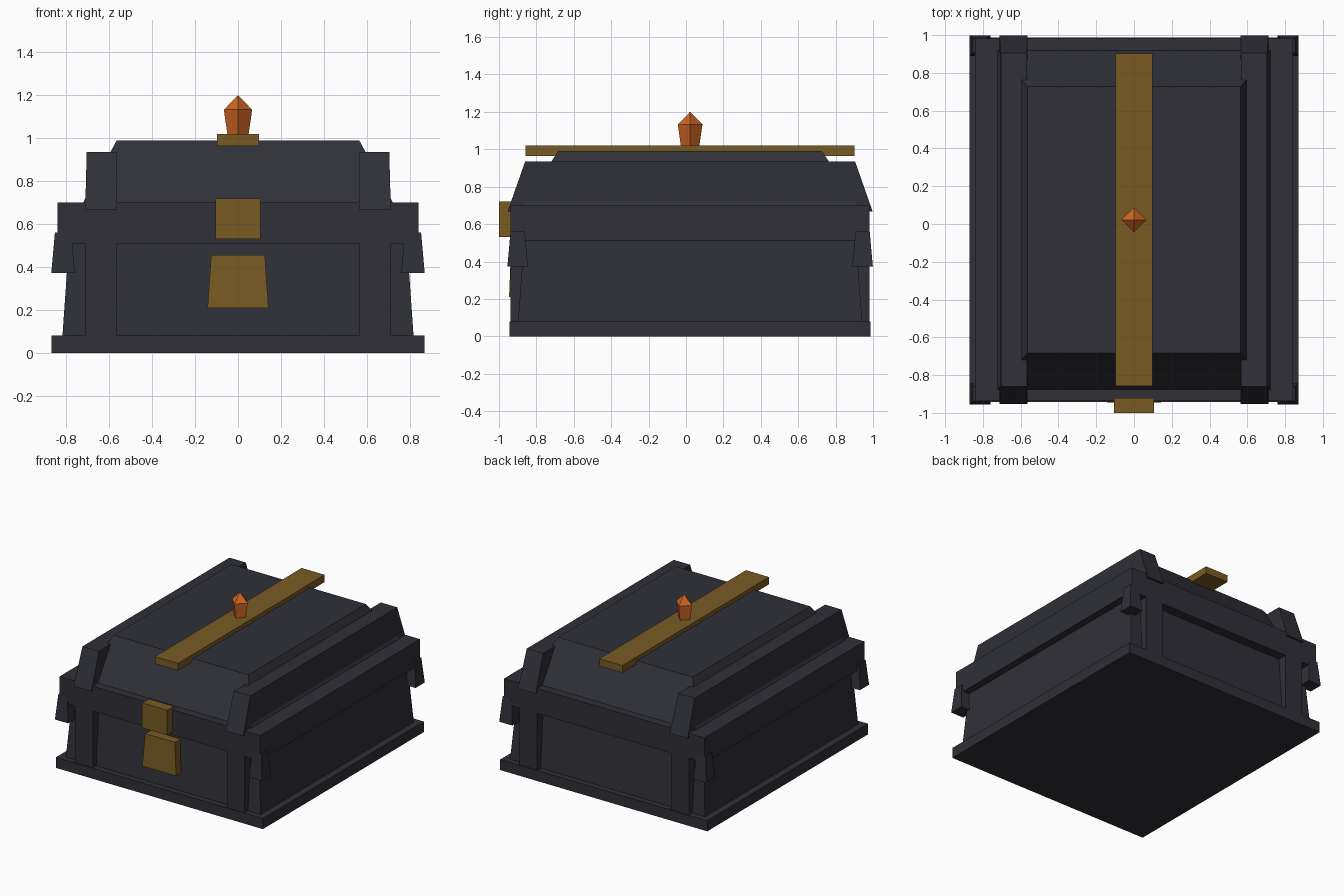
import bpy, bmesh

if "Cube" in bpy.data.objects:
    bpy.data.objects.remove(bpy.data.objects["Cube"])

CY = 0.022  # the chest body sits slightly back because of the front lock


def material(name, rgb):
    m = bpy.data.materials.new(name)
    m.diffuse_color = (*rgb, 1)
    m.use_nodes = True
    m.node_tree.nodes["Principled BSDF"].inputs["Base Color"].default_value = m.diffuse_color
    return m


IRON = material("dark_iron", (0.029, 0.029, 0.039))
GOLD = material("old_gold", (0.190, 0.105, 0.017))
AMBER = material("orange_gem", (0.62, 0.130, 0.018))


def make(name, bm, mat):
    bmesh.ops.recalc_face_normals(bm, faces=bm.faces)
    me = bpy.data.meshes.new(name)
    bm.to_mesh(me)
    bm.free()
    me.materials.append(mat)
    ob = bpy.data.objects.new(name, me)
    bpy.context.collection.objects.link(ob)
    return ob


def block(name, z0, z1, low, high, mat):
    """Six-sided block; low and high are (x0, x1, y0, y1) at z0 and z1."""
    bm = bmesh.new()
    rings = []
    for z, (x0, x1, y0, y1) in ((z0, low), (z1, high)):
        rings.append([bm.verts.new((x, y, z)) for x, y in
                      ((x0, y0), (x1, y0), (x1, y1), (x0, y1))])
    a, b = rings
    bm.faces.new(a[::-1])
    bm.faces.new(b)
    for i in range(4):
        j = (i + 1) % 4
        bm.faces.new((a[i], a[j], b[j], b[i]))
    return make(name, bm, mat)


def rect(hx, hy, cx=0, cy=CY):
    return (cx - hx, cx + hx, cy - hy, cy + hy)


# Chest: base, tapered body, rim and lid
block("base_plate", 0, 0.08, rect(0.87, 0.965), rect(0.87, 0.965), IRON)
block("body", 0.08, 0.52, rect(0.818, 0.92), rect(0.787, 0.887), IRON)
block("rim", 0.51, 0.70, rect(0.842, 0.96), rect(0.842, 0.96), IRON)
block("lid", 0.70, 0.99, rect(0.722, 0.897), rect(0.565, 0.705), IRON)

for sx, side in ((-1, "left"), (1, "right")):
    # Ribs over the lid
    block("lid_rib_" + side, 0.667, 0.935, rect(0.074, 0.976, sx * 0.638),
          rect(0.069, 0.882, sx * 0.636), IRON)
    for sy, end in ((-1, "front"), (1, "back")):
        # Upright straps on the front and back
        y = CY + sy * 0.91
        strap = rect(0.075, 0.05, sx * 0.638, y)
        block(f"strap_{end}_{side}", 0.08, 0.51, strap, strap, IRON)
        # Corner caps below the rim
        cx, cy = sx * 0.815, CY + sy * 0.922
        block(f"corner_cap_{end}_{side}", 0.372, 0.562,
              rect(0.055, 0.055, cx, cy), rect(0.038, 0.038, cx, cy), IRON)

# Gold fittings
block("lid_band", 0.965, 1.02, rect(0.097, 0.88), rect(0.097, 0.88), GOLD)
hasp = (-0.105, 0.105, -1.0, -0.92)
block("lock_hasp", 0.53, 0.72, hasp, hasp, GOLD)
block("lock_plate", 0.21, 0.457, (-0.142, 0.142, -0.946, -0.87),
      (-0.125, 0.125, -0.936, -0.86), GOLD)

# Four-sided gem on the band
bm = bmesh.new()
rings = []
for r, z in ((0.048, 1.01), (0.066, 1.133)):
    rings.append([bm.verts.new((dx * r, CY + dy * r, z)) for dx, dy in
                  ((1, 0), (0, 1), (-1, 0), (0, -1))])
tip = bm.verts.new((0, CY, 1.2))
a, b = rings
bm.faces.new(a[::-1])
for i in range(4):
    j = (i + 1) % 4
    bm.faces.new((a[i], a[j], b[j], b[i]))
    bm.faces.new((b[i], b[j], tip))
make("gem", bm, AMBER)
